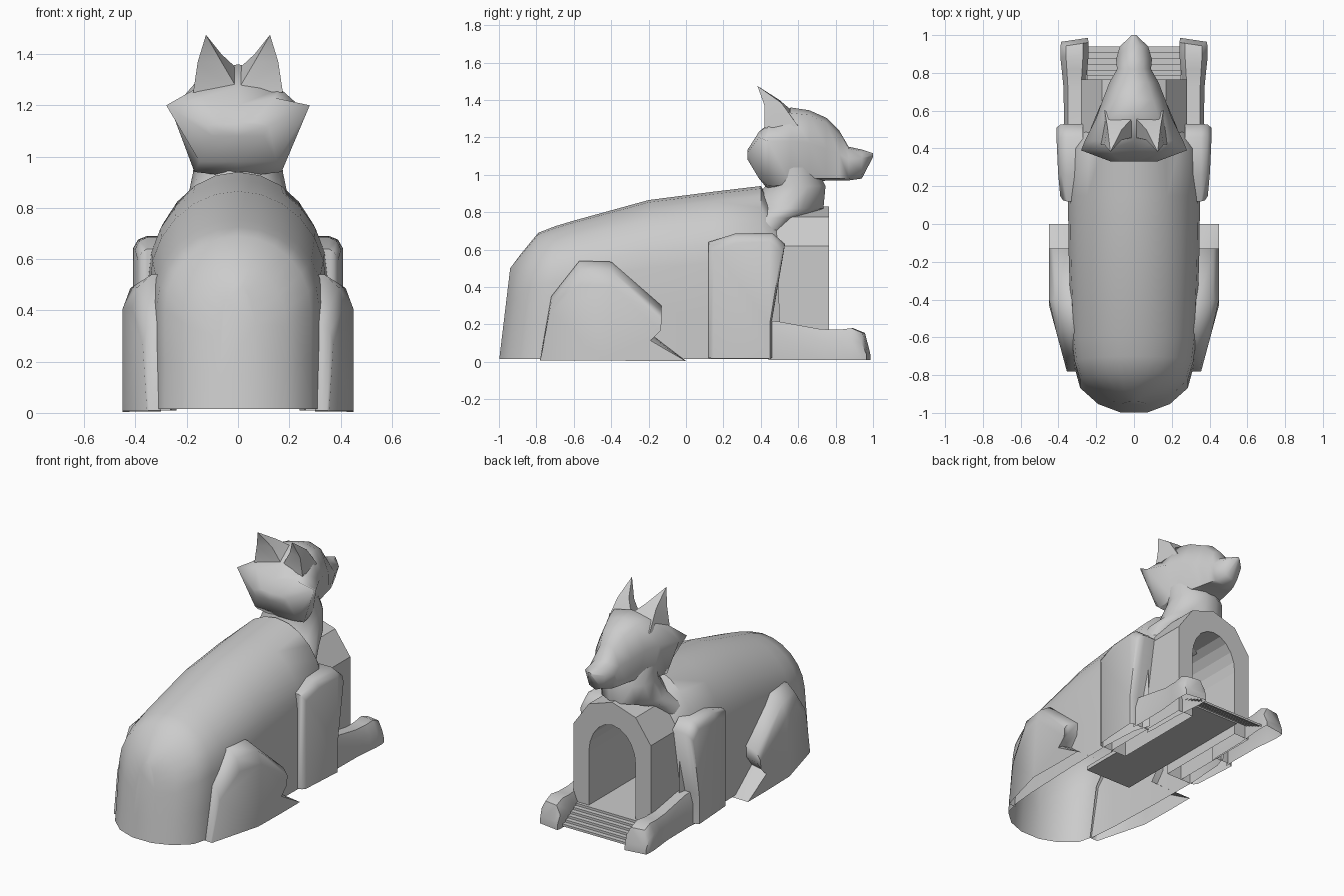
import bpy, bmesh, math

if "Cube" in bpy.data.objects:
    bpy.data.objects.remove(bpy.data.objects["Cube"])


def loft(name, rings, closed=True, caps=(True, True), mirror=False, smooth=50):
    """Skin equal-length rings of 3D points; faces resting on the ground are left open."""
    bm = bmesh.new()
    vs = [[bm.verts.new(p) for p in r] for r in rings]
    n = len(rings[0])
    for a, b in zip(vs, vs[1:]):
        for i in range(n if closed else n - 1):
            j = (i + 1) % n
            bm.faces.new((a[i], a[j], b[j], b[i]))
    if caps[0]:
        bm.faces.new(vs[0])
    if caps[1]:
        bm.faces.new(vs[-1])
    bmesh.ops.remove_doubles(bm, verts=bm.verts, dist=0.0005)
    bmesh.ops.recalc_face_normals(bm, faces=bm.faces)
    ground = [f for f in bm.faces if all(v.co.z < .03 for v in f.verts)]
    bmesh.ops.delete(bm, geom=ground, context='FACES')
    me = bpy.data.meshes.new(name)
    bm.to_mesh(me)
    bm.free()
    ob = bpy.data.objects.new(name, me)
    bpy.context.collection.objects.link(ob)
    if mirror:
        m = ob.modifiers.new("mirror", 'MIRROR')
        m.use_mirror_merge = False
    if smooth:
        bpy.ops.object.select_all(action='DESELECT')
        bpy.context.view_layer.objects.active = ob
        ob.select_set(True)
        bpy.ops.object.shade_smooth_by_angle(angle=math.radians(smooth))
    return ob


def both(half):
    """Complete a half outline (centre top to side bottom) by symmetry."""
    return [(-x, z) for x, z in reversed(half) if x > 0] + list(half)


# body: open-bottomed shell with a rump that leans forward
def body_ring(y0, y1, w, h):
    half = [(w * math.sin(t), h * (0.58 + 0.42 * math.cos(t)))
            for t in (i * math.pi / 12 for i in range(7))]
    half += [(w, 0.3 * h), (w, 0.015)]
    return [(x, y0 + (y1 - y0) * z / h, z) for x, z in both(half)]


loft("body", [body_ring(*s) for s in (
    (-1.0, -.94, .07, .50), (-.955, -.88, .19, .58), (-.87, -.79, .285, .69),
    (-.76, -.7, .315, .725), (-.6, -.6, .33, .755), (-.2, -.2, .345, .865),
    (.15, .15, .35, .91), (.40, .40, .335, .94), (.51, .48, .30, .82))],
    closed=False, caps=(True, False))


# neck and chest fur
def neck_ring(z, ya, yb, w):
    cy, ry = (ya + yb) / 2, (yb - ya) / 2
    return [(w * math.cos(t), cy + ry * math.sin(t), z)
            for t in (i * math.pi / 7 for i in range(14))]


loft("neck", [neck_ring(*s) for s in (
    (.66, .2, .53, .28), (.77, .28, .61, .25), (.82, .33, .74, .2),
    (.94, .42, .75, .175), (1.04, .40, .70, .17))], smooth=60)

# head with cheek ruff and muzzle, sections from back to nose
head = (
    (.33, [(0, 1.13), (.06, 1.135), (.12, 1.12), (.10, 1.08), (0, 1.08)]),
    (.39, [(0, 1.20), (.14, 1.23), (.28, 1.20), (.15, .98), (0, .98)]),
    (.44, [(0, 1.27), (.165, 1.265), (.26, 1.18), (.17, .94), (0, .92)]),
    (.56, [(0, 1.36), (.13, 1.33), (.20, 1.18), (.15, .95), (0, .92)]),
    (.66, [(0, 1.345), (.10, 1.32), (.165, 1.17), (.12, .98), (0, .95)]),
    (.75, [(0, 1.305), (.075, 1.28), (.13, 1.14), (.10, .98), (0, .97)]),
    (.82, [(0, 1.235), (.05, 1.21), (.09, 1.11), (.085, .98), (0, .97)]),
    (.87, [(0, 1.15), (.05, 1.14), (.095, 1.08), (.07, .98), (0, .97)]),
    (.94, [(0, 1.135), (.035, 1.125), (.075, 1.09), (.045, 1.0), (0, .98)]),
    (1.0, [(0, 1.115), (.008, 1.112), (.012, 1.105), (.008, 1.10), (0, 1.095)]))


def head_ring(y, half):
    left = [(-x, z) for x, z in reversed(half[1:-1])]
    return [(x, y, z) for x, z in half + left]


loft("head", [head_ring(y, h) for y, h in head], smooth=60)

# ears: broad swept-back points that meet on the crown
ear_base = [(.175, .42, 1.25), (.155, .60, 1.26), (.0, .57, 1.34), (.0, .46, 1.26)]
ear_mid = [(.157, .42, 1.37), (.14, .51, 1.385), (.065, .50, 1.40), (.065, .445, 1.37)]
ear_tip = [(.125, .382, 1.475)] * 4
loft("ear", [ear_base, ear_mid, ear_tip], caps=(False, False), mirror=True, smooth=60)


# legs: side outlines stepped outward layer by layer, tapering toward the back
def layered(name, outline, layers, cy):
    loft(name, [[(x + dx * min(0, y - cy), cy + (y - cy) * sy, z * sz)
                 for y, z in outline] for x, dx, sy, sz in layers],
         caps=(False, True), mirror=True, smooth=60)


layered("hind_leg",
        [(-.43, .01), (-.78, .01), (-.72, .35), (-.57, .54), (-.40, .535), (-.13, .30),
         (-.135, .22), (-.19, .15), (-.10, .08), (0, .005), (-.2, .005)],
        [(.30, 0, 1, 1), (.345, .05, 1, 1), (.42, .21, 1, .91), (.45, .27, 1, .76)], -.43)
layered("front_leg",
        [(.12, .02), (.12, .64), (.26, .685), (.46, .69), (.53, .63),
         (.46, .22), (.46, .02)],
        [(.27, 0, 1, 1), (.355, 0, 1, 1), (.39, .06, .98, .98), (.41, .08, .88, .93)], .36)


# front paws stretched forward
def paw_ring(y, cx, w, z, slant):
    pts = [(-w, .01), (-w, .65 * z), (-.6 * w, z), (.6 * w, z), (w, .65 * z), (w, .01)]
    return [(cx + x, y - slant * x, h) for x, h in pts]


loft("front_paw", [paw_ring(*s) for s in (
    (.44, .32, .055, .22, 0), (.50, .315, .055, .215, 0), (.72, .315, .058, .175, 0),
    (.82, .315, .068, .172, 0), (.89, .315, .075, .18, .1), (.95, .315, .075, .155, .15),
    (.975, .315, .07, .06, .15))], caps=(False, True), mirror=True)

# doorway: faceted porch with an arched passage, open at the bottom
outer = both([(0, .83), (.17, .775), (.28, .62), (.28, .02)])
arch = both([(.17 * math.sin(t), .46 + .22 * math.cos(t))
             for t in (i * math.pi / 10 for i in range(6))] + [(.17, .02)])
profile = outer + arch[::-1]
loft("doorway", [[(x, y, z) for x, z in profile] for y in (.12, .765)], smooth=0)


def extrude_x(name, outline, w, closed):
    loft(name, [[(x, y, z) for y, z in outline] for x in (-w, w)],
         closed=closed, caps=(closed, closed), smooth=0)


# passage floor and a flight of shallow steps
extrude_x("passage_floor", [(-.25, .085), (-.25, .11), (.785, .11), (.785, .085)], .17, True)
steps = [(.76, .11)]
for i in range(6):
    y = .785 + i * .031
    steps += [(y, .11 - i * .015), (y, .11 - (i + 1) * .015)]
extrude_x("steps", steps, .25, False)
